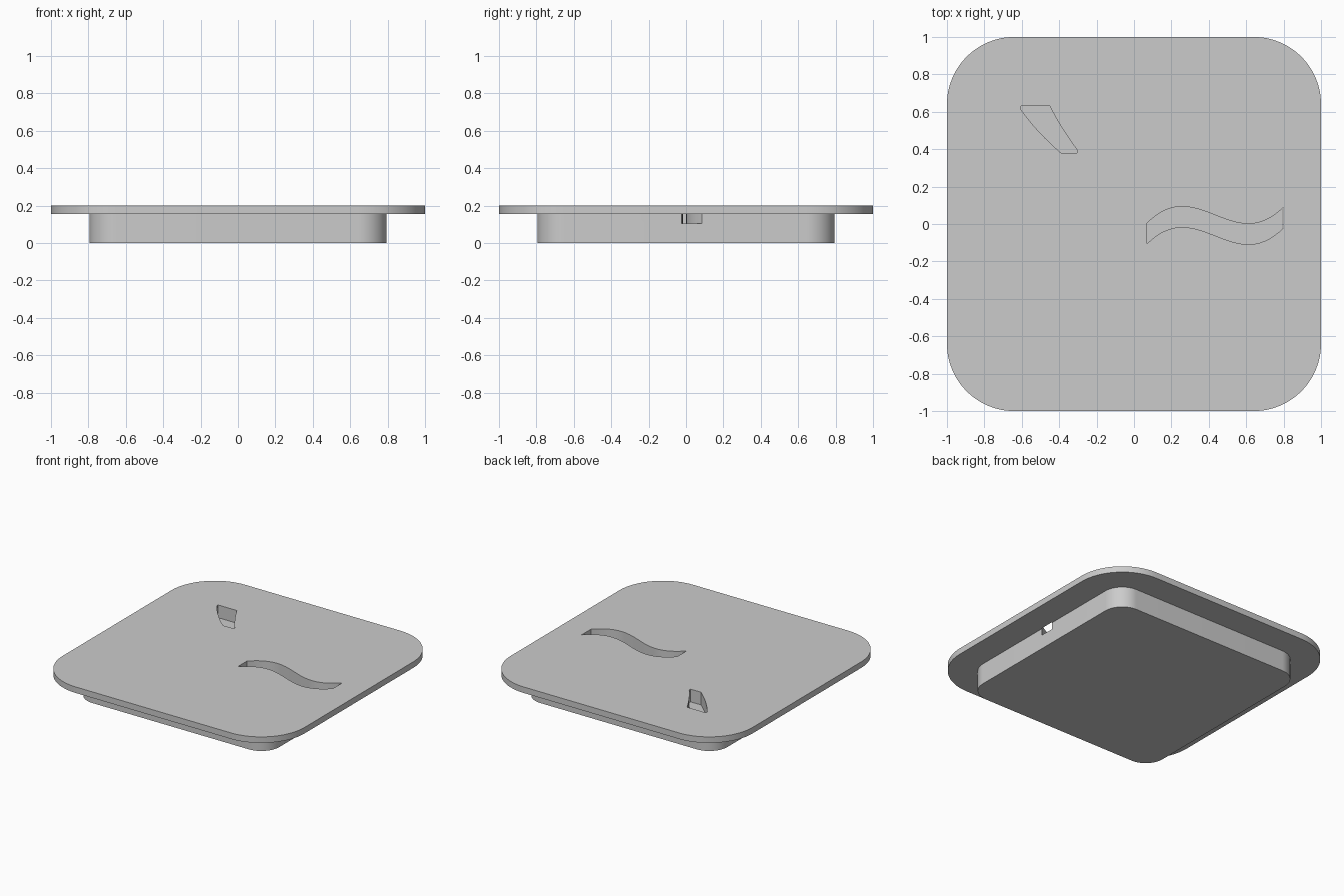
import bpy
import bmesh
from math import cos, sin, pi, radians
from mathutils import Vector
from mathutils.geometry import interpolate_bezier

cube = bpy.data.objects.get("Cube")
if cube:
    bpy.data.objects.remove(cube, do_unlink=True)

TOP, SPLIT, FLOOR = 0.2, 0.155, 0.105

grey = bpy.data.materials.new("light grey")
grey.use_nodes = True
colour = (0.6, 0.6, 0.6, 1)
grey.diffuse_color = colour
grey.node_tree.nodes["Principled BSDF"].inputs["Base Color"].default_value = colour


def prism(name, outline, z0, z1):
    """Extrude a flat outline between two heights."""
    bm = bmesh.new()
    face = bm.faces.new([bm.verts.new((x, y, z0)) for x, y in outline])
    new = bmesh.ops.extrude_face_region(bm, geom=[face])["geom"]
    verts = [v for v in new if isinstance(v, bmesh.types.BMVert)]
    bmesh.ops.translate(bm, verts=verts, vec=(0, 0, z1 - z0))
    bmesh.ops.recalc_face_normals(bm, faces=bm.faces[:])
    mesh = bpy.data.meshes.new(name)
    bm.to_mesh(mesh)
    bm.free()
    mesh.materials.append(grey)
    obj = bpy.data.objects.new(name, mesh)
    bpy.context.collection.objects.link(obj)
    return obj


def rounded_square(half, radius, steps=24):
    c = half - radius
    points = []
    for k, (sx, sy) in enumerate([(1, 1), (-1, 1), (-1, -1), (1, -1)]):
        for i in range(steps + 1):
            a = (k + i / steps) * pi / 2
            points.append((sx * c + radius * cos(a), sy * c + radius * sin(a)))
    return points


def bezier(a, b, c, d, steps=32):
    pts = [Vector((*p, 0)) for p in (a, b, c, d)]
    return [(p.x, p.y) for p in interpolate_bezier(*pts, steps)]


# Body: wide thin plate on a narrower base
plate = prism("top_plate", rounded_square(1.0, 0.36), SPLIT, TOP)
base = prism("base", rounded_square(0.795, 0.15), 0, SPLIT)

# Wavy groove that breaks out through the side of the base
wave = bezier((0.07, 0.005), (0.34, 0.272), (0.53, -0.178), (0.8, 0.09))
groove = prism("groove_cutter", wave + [(x, y - 0.11) for x, y in reversed(wave)], FLOOR, 0.3)

# Slanted pocket with two curved sides
right_side = bezier((-0.45, 0.63), (-0.41, 0.55), (-0.36, 0.47), (-0.303, 0.395), 16)
left_side = bezier((-0.39, 0.38), (-0.46, 0.44), (-0.54, 0.52), (-0.605, 0.613), 16)
pocket = prism("pocket_cutter",
               [(-0.605, 0.63)] + right_side + [(-0.305, 0.38)] + left_side, FLOOR, 0.3)

# Cut both recesses, then shade the rounded walls smooth
for part in (plate, base):
    bpy.ops.object.select_all(action="DESELECT")
    part.select_set(True)
    bpy.context.view_layer.objects.active = part
    for cutter in (groove, pocket):
        cut = part.modifiers.new(cutter.name, "BOOLEAN")
        cut.operation = "DIFFERENCE"
        cut.solver = "EXACT"
        cut.object = cutter
        bpy.ops.object.modifier_apply(modifier=cut.name)
    bpy.ops.object.shade_smooth_by_angle(angle=radians(30))

for cutter in (groove, pocket):
    bpy.data.objects.remove(cutter, do_unlink=True)
